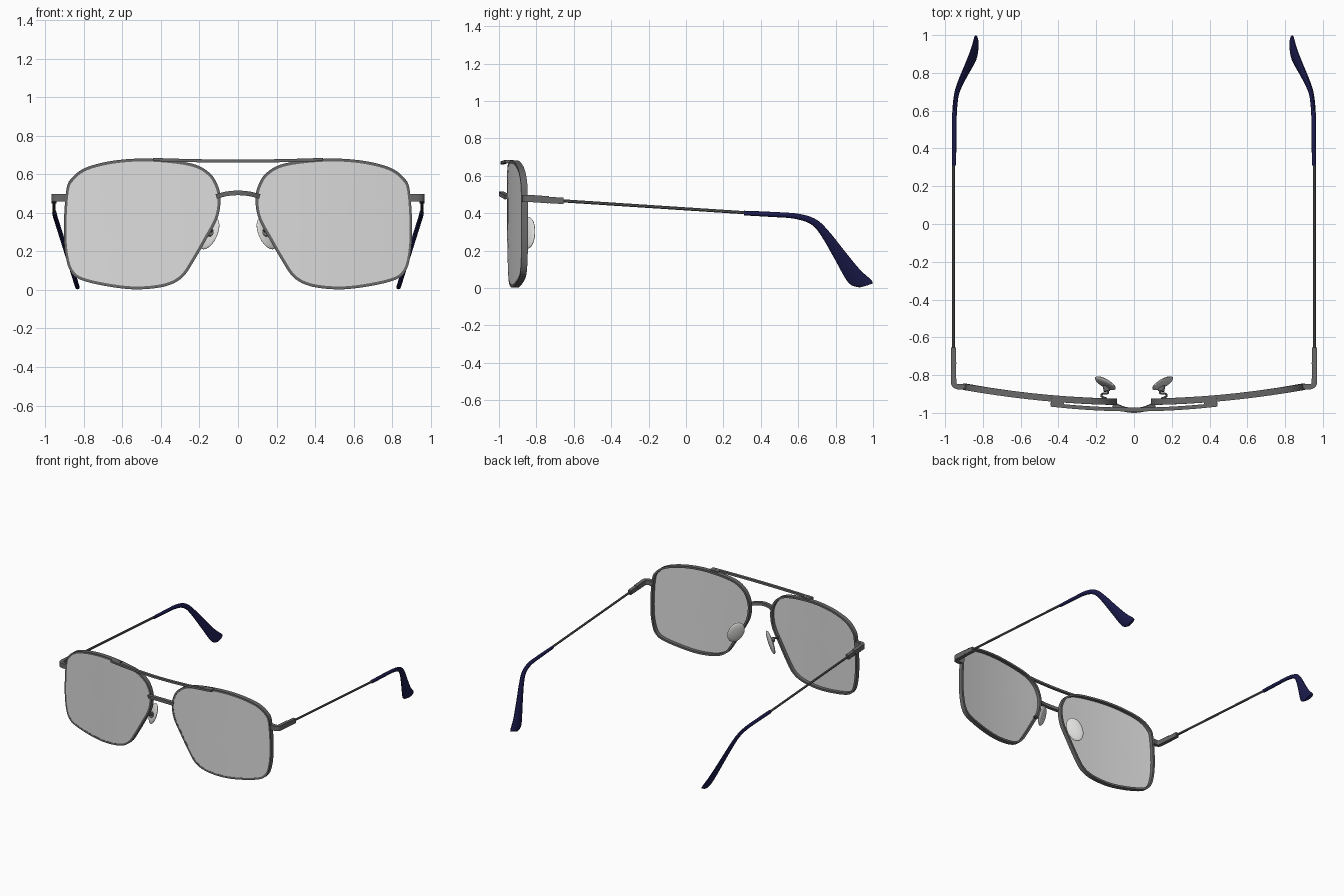
import bpy, bmesh, math
from mathutils import Vector

if "Cube" in bpy.data.objects:
    bpy.data.objects.remove(bpy.data.objects["Cube"], do_unlink=True)


def material(name, rgb):
    m = bpy.data.materials.new(name)
    m.use_nodes = True
    m.diffuse_color = (*rgb, 1)
    m.node_tree.nodes["Principled BSDF"].inputs["Base Color"].default_value = (*rgb, 1)
    return m


METAL = material("gunmetal", (0.14, 0.14, 0.14))
GLASS = material("grey lens", (0.72, 0.72, 0.72))
NAVY = material("navy plastic", (0.011, 0.011, 0.075))
CLEAR = material("pale silicone", (0.74, 0.74, 0.73))


def finish(name, bm, mat, mirror=True):
    """Turn a bmesh into a smooth-shaded object, mirrored across x when paired."""
    bmesh.ops.recalc_face_normals(bm, faces=bm.faces)
    me = bpy.data.meshes.new(name)
    bm.to_mesh(me)
    bm.free()
    me.materials.append(mat)
    ob = bpy.data.objects.new(name, me)
    bpy.context.collection.objects.link(ob)
    bpy.ops.object.select_all(action="DESELECT")
    ob.select_set(True)
    bpy.context.view_layer.objects.active = ob
    bpy.ops.object.shade_smooth_by_angle(angle=math.radians(35))
    if mirror:
        ob.modifiers.new("mirror", "MIRROR").use_mirror_merge = False
    return ob


def spline(points, steps=6, closed=False):
    """Catmull-Rom curve through points of any dimension."""
    p = [Vector(q) for q in points]
    n = len(p)
    get = (lambda i: p[i % n]) if closed else (lambda i: p[max(0, min(n - 1, i))])
    out = []
    for i in range(n if closed else n - 1):
        a, b, c, d = (get(i + k) for k in (-1, 0, 1, 2))
        for s in range(steps):
            t = s / steps
            out.append(b + (c - a) * (t / 2) + (a * 2 - b * 5 + c * 4 - d) * (t * t / 2)
                       + (b * 3 - a - c * 3 + d) * (t ** 3 / 2))
    return out if closed else out + [p[-1]]


def loft(sections, sides, closed=False):
    """Skin (centre, axis, axis) sections; four sides gives a box profile."""
    bm = bmesh.new()
    size = math.sqrt(2) if sides == 4 else 1
    rings = []
    for c, a, b in sections:
        angles = [math.tau * (k + 0.5) / sides for k in range(sides)]
        rings.append([bm.verts.new(c + (a * math.cos(t) + b * math.sin(t)) * size)
                      for t in angles])
    pairs = list(zip(rings, rings[1:]))
    if closed:
        pairs.append((rings[-1], rings[0]))
    else:
        bm.faces.new(rings[0])
        bm.faces.new(rings[-1])
    for r, s in pairs:
        for k in range(sides):
            j = (k + 1) % sides
            bm.faces.new((r[k], r[j], s[j], s[k]))
    return bm


def sweep(path, hint, across, along, sides=4, closed=False):
    """Sweep a profile; 'along' is its half size toward the hint direction."""
    path = [Vector(p) for p in path]
    n = len(path)
    sections = []
    for i, p in enumerate(path):
        if closed:
            t = path[(i + 1) % n] - path[i - 1]
        else:
            t = path[min(i + 1, n - 1)] - path[max(i - 1, 0)]
        side = t.cross(Vector(hint)).normalized()
        up = side.cross(t).normalized()
        sections.append((p, side * across, up * along))
    return loft(sections, sides, closed)


def face_y(x):
    """Wrap of the front frame."""
    return -0.942 + 0.1 * x * x


# Eye outline, shared by rim and lens
OUTLINE = [(.098, .46), (.108, .53), (.15, .60), (.245, .65), (.45, .674), (.63, .666),
           (.78, .631), (.857, .577), (.885, .51), (.897, .31), (.886, .17), (.855, .088),
           (.785, .05), (.63, .019), (.50, .011), (.37, .029), (.29, .074), (.23, .163),
           (.172, .264), (.115, .37)]
eye = spline(OUTLINE, 5, closed=True)

# Rims
rim = [(p.x, face_y(p.x), p.y) for p in eye]
finish("rim", sweep(rim, (0, 1, 0), .0075, .017, closed=True), METAL)

# Curved lenses, seated at the front of the rims and built as shrinking rings
SEAT = -.013
bm = bmesh.new()
centre = Vector((.5, .35))
rings = []
for f in (1, .8, .6, .4, .2):
    ring = [centre + (p - centre) * f for p in eye]
    rings.append([bm.verts.new((q.x, face_y(q.x) + SEAT, q.y)) for q in ring])
for r, s in zip(rings, rings[1:]):
    for k in range(len(r)):
        j = (k + 1) % len(r)
        bm.faces.new((r[k], r[j], s[j], s[k]))
hub = bm.verts.new((centre.x, face_y(centre.x) + SEAT, centre.y))
for k, v in enumerate(rings[-1]):
    bm.faces.new((v, rings[-1][(k + 1) % len(eye)], hub))
lens = finish("lens", bm, GLASS)
solid = lens.modifiers.new("thickness", "SOLIDIFY")
solid.thickness = 0.006
solid.offset = 0
solid.use_rim = False  # the edge sits inside the rim

# Brow bar with its mounting blocks
bar = [(x, -.982 + .13 * x * x, .669 + .045 * x * x) for x in (i * .44 / 12 for i in range(-12, 13))]
finish("brow_bar", sweep(bar, (0, 1, 0), .008, .010), METAL, False)
mount = [(.37, -.947, .676), (.44, -.94, .678)]
finish("brow_bar_mount", sweep(mount, (0, 1, 0), .007, .018), METAL)

# Arched nose bridge
bridge = spline([(-.108, -.957, .487), (-.06, -.978, .499), (0, -.987, .504),
                 (.06, -.978, .499), (.108, -.957, .487)])
finish("bridge", sweep(bridge, (0, 1, 0), .012, .013), METAL, False)

# Nose pads: tilted flattened ellipsoids
long_axis = Vector((.42, .06, -.9)).normalized()
wide = Vector((.75, .6, .2))
wide = (wide - long_axis * wide.dot(long_axis)).normalized()
thin = long_axis.cross(wide)
pad_centre = Vector((.152, -.843, .295))
bm = bmesh.new()
bmesh.ops.create_uvsphere(bm, u_segments=20, v_segments=12, radius=1)
for v in bm.verts:
    v.co = pad_centre + wide * v.co.x * .057 + thin * v.co.y * .015 + long_axis * v.co.z * .09
finish("nose_pad", bm, CLEAR)

# Nose pad arms with a small holder
arm = spline([(.145, -.925, .31), (.172, -.912, .312), (.165, -.898, .312),
              (.138, -.893, .308), (.15, -.855, .297)])
finish("pad_arm", sweep(arm, (0, 0, 1), .006, .006, 8), METAL)
holder = [(.143, -.885, .30), (.149, -.855, .296)]
finish("pad_holder", sweep(holder, (0, 0, 1), .018, .02, 12), METAL)

# End pieces wrapping from the rim to the hinge
end = spline([(.885, -.858, .478), (.93, -.862, .479), (.952, -.85, .479),
              (.955, -.82, .478), (.955, -.735, .472)], 4)
finish("end_piece", sweep(end, (0, 0, 1), .014, .019), METAL)
sleeve = [(.955, -.737, .471), (.955, -.655, .466)]
finish("hinge_sleeve", sweep(sleeve, (0, 0, 1), .013, .017), METAL)

# Temple wires
wire = [(.955, -.67, .467), (.955, .33, .402)]
finish("temple", sweep(wire, (0, 0, 1), .008, .009, 8), METAL)

# Ear tips: blades between an upper and a lower edge (y, z, y, z)
EDGES = [(.31, .413, .31, .389), (.46, .407, .45, .381), (.607, .396, .58, .371),
         (.70, .364, .67, .340), (.767, .30, .725, .275), (.847, .20, .794, .155),
         (.93, .10, .853, .048), (.99, .045, .885, .015), (1.0, .027, .925, .004)]
lean = .315
normal = Vector((1, 0, -lean)).normalized()
sections = []
for yu, zu, yl, zl in spline(EDGES, 5):
    top = Vector((.955 - lean * (.4 - min(zu, .4)), yu, zu))
    low = Vector((.955 - lean * (.4 - min(zl, .4)), yl, zl))
    sections.append(((top + low) / 2, (top - low) / 2, normal * .012))
finish("ear_tip", loft(sections, 12), NAVY)
